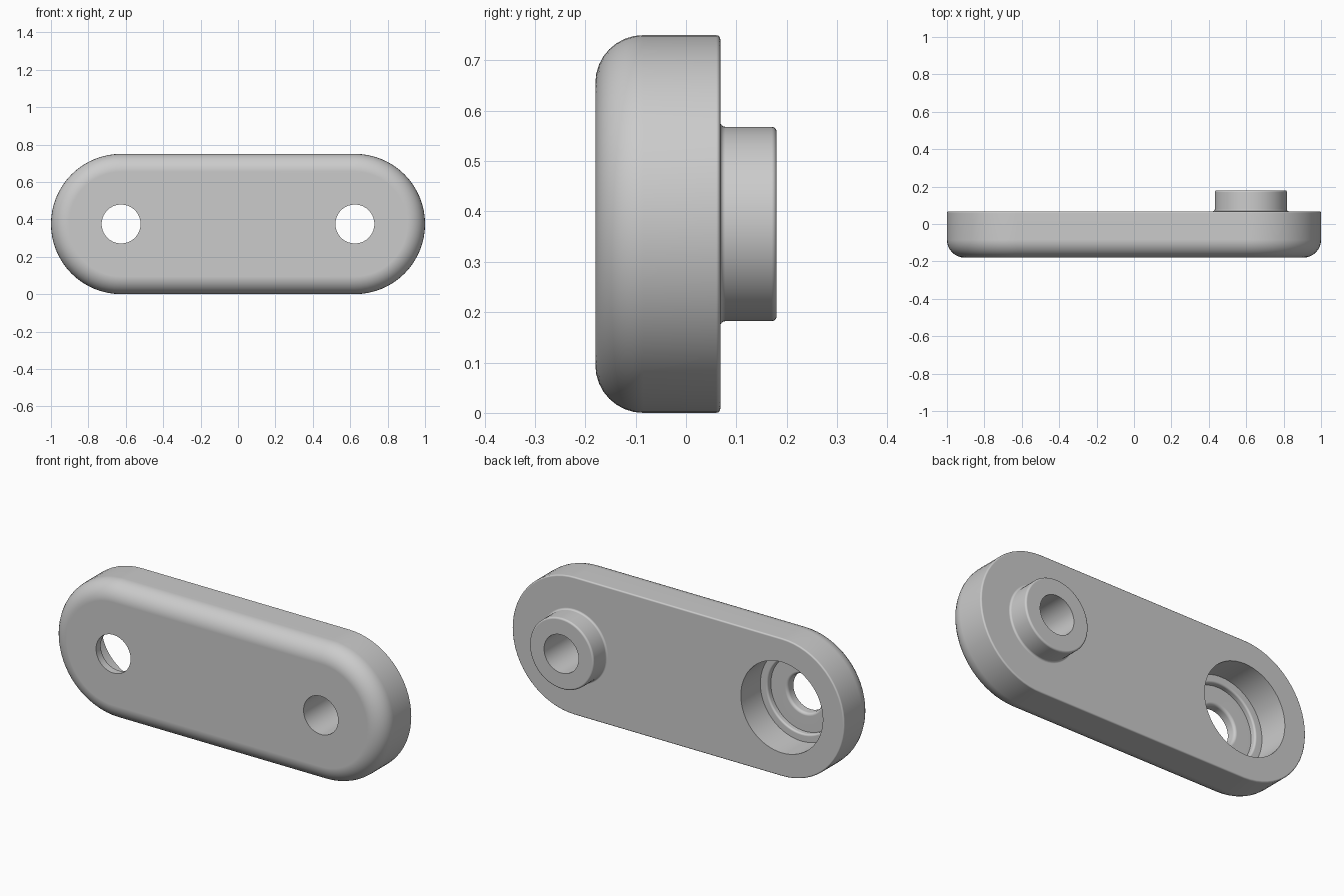
import bpy
import bmesh
from math import sin, cos, pi

cube = bpy.data.objects.get("Cube")
if cube:
    bpy.data.objects.remove(cube, do_unlink=True)

MID_Z = 0.375      # height of both hole axes
HOLE_X = 0.625     # distance of the axes from the centre
HOLE_R = 0.104
FRONT, BACK = -0.18, 0.068

grey = bpy.data.materials.new("plain_grey")
grey.use_nodes = True
colour = (0.6, 0.6, 0.6, 1)
grey.diffuse_color = colour
grey.node_tree.nodes["Principled BSDF"].inputs["Base Color"].default_value = colour


def arc(r, y, radius, start, end, steps):
    """Points (radius from axis, y) along a fillet."""
    angles = [start + (end - start) * i / steps for i in range(steps + 1)]
    return [(r + radius * cos(a), y + radius * sin(a)) for a in angles]


def loft(name, profile, x=0, half=0, segments=64):
    """Closed solid around the y axis; half stretches the circle to a slot."""
    n = segments // 2
    angles = [(-pi / 2 + pi * i / n, half) for i in range(n + 1)]
    angles += [(pi / 2 + pi * i / n, -half) for i in range(n + 1)]
    if not half:
        angles = angles[:n] + angles[n + 1:-1]
    bm = bmesh.new()
    rings = [[bm.verts.new((x + shift + r * cos(a), y, MID_Z + r * sin(a)))
              for a, shift in angles] for r, y in profile]
    for low, high in zip(rings, rings[1:]):
        for i in range(len(low)):
            j = (i + 1) % len(low)
            bm.faces.new((low[i], low[j], high[j], high[i]))
    bm.faces.new(rings[0])
    bm.faces.new(rings[-1])
    bmesh.ops.recalc_face_normals(bm, faces=bm.faces)
    mesh = bpy.data.meshes.new(name)
    bm.to_mesh(mesh)
    bm.free()
    mesh.materials.append(grey)
    obj = bpy.data.objects.new(name, mesh)
    bpy.context.collection.objects.link(obj)
    return obj


def combine(target, other, operation):
    """Apply a boolean and drop the second solid."""
    bpy.context.view_layer.objects.active = target
    mod = target.modifiers.new(operation.lower(), 'BOOLEAN')
    mod.operation, mod.solver, mod.object = operation, 'EXACT', other
    bpy.ops.object.modifier_apply(modifier=mod.name)
    bpy.data.objects.remove(other, do_unlink=True)


# Rounded link plate: broad front fillet, fine back fillet
soft, fine = 0.095, 0.008
link = loft("link_plate",
            arc(MID_Z - soft, FRONT + soft, soft, -pi / 2, 0, 8)
            + arc(MID_Z - fine, BACK - fine, fine, 0, pi / 2, 3),
            half=HOLE_X)

# Pivot boss on the back, with a concave fillet at its foot
boss_r, boss_end, foot = 0.193, 0.18, 0.01
boss = loft("pivot_boss",
            [(boss_r + foot, BACK - 0.04)]
            + arc(boss_r + foot, BACK + foot, foot, -pi / 2, -pi, 4)
            + arc(boss_r - foot, boss_end - foot, foot, 0, pi / 2, 4),
            x=HOLE_X)
combine(link, boss, 'UNION')

# Through hole in the boss
combine(link, loft("boss_hole_cutter", [(HOLE_R, -0.4), (HOLE_R, 0.4)], x=HOLE_X),
        'DIFFERENCE')

# Stepped socket from the back, narrowing to the front hole
ledge, floor = -0.10, -0.13
socket = loft("socket_cutter",
              [(HOLE_R, -0.4)]
              + arc(HOLE_R + 0.015, floor - 0.015, 0.015, pi, pi / 2, 4)
              + [(0.205, floor)]
              + arc(0.215, ledge - foot, foot, pi, pi / 2, 4)
              + [(0.247, ledge), (0.247, 0.4)],
              x=-HOLE_X)
combine(link, socket, 'DIFFERENCE')

# Smooth shading with flat faces kept flat
bpy.ops.object.select_all(action='DESELECT')
link.select_set(True)
bpy.context.view_layer.objects.active = link
bpy.ops.object.shade_smooth_by_angle(angle=0.6)
weighted = link.modifiers.new("flat_face_normals", 'WEIGHTED_NORMAL')
weighted.keep_sharp = True
